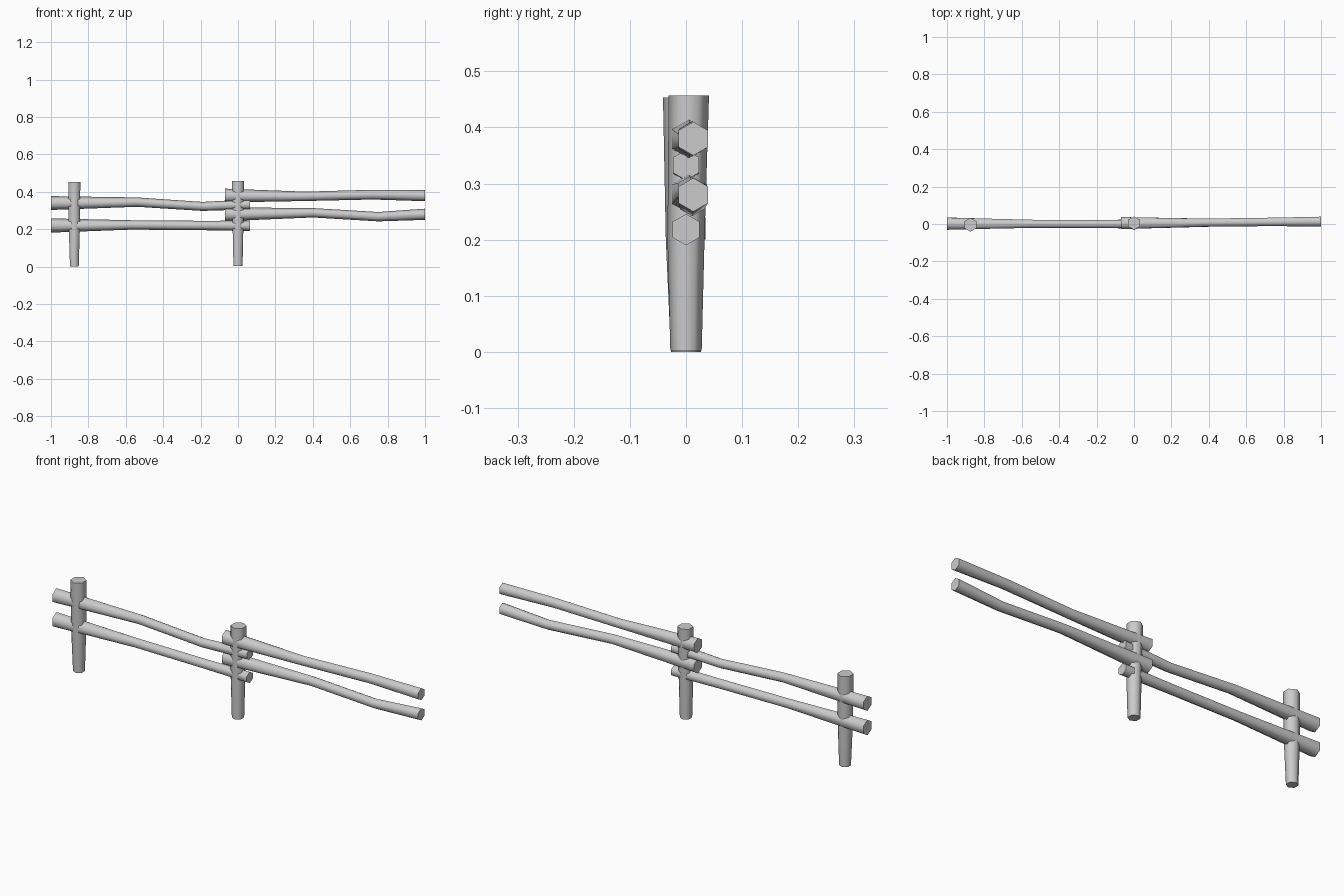
import bpy, bmesh
from math import sin, cos, pi, radians

if "Cube" in bpy.data.objects:
    bpy.data.objects.remove(bpy.data.objects["Cube"])

SIDES = 6


def loft(name, rings):
    """Skin a list of vertex rings and cap both ends."""
    bm = bmesh.new()
    loops = [[bm.verts.new(p) for p in ring] for ring in rings]
    for a, b in zip(loops, loops[1:]):
        for i in range(SIDES):
            j = (i + 1) % SIDES
            bm.faces.new((a[i], a[j], b[j], b[i]))
    bm.faces.new(loops[0])
    bm.faces.new(loops[-1])
    bmesh.ops.recalc_face_normals(bm, faces=bm.faces)
    mesh = bpy.data.meshes.new(name)
    bm.to_mesh(mesh)
    bm.free()
    ob = bpy.data.objects.new(name, mesh)
    bpy.context.collection.objects.link(ob)
    bpy.ops.object.select_all(action='DESELECT')
    ob.select_set(True)
    bpy.context.view_layer.objects.active = ob
    bpy.ops.object.shade_smooth_by_angle(angle=radians(65))


def circle(r):
    return [(r * sin(2 * pi * i / SIDES), r * cos(2 * pi * i / SIDES)) for i in range(SIDES)]


def post(name, x, stations):
    # stations: y centre, height, radius
    loft(name, [[(x + u, y + v, z) for u, v in circle(r)] for y, z, r in stations])


def rail(name, stations):
    # stations: x, y centre, z centre, radius
    loft(name, [[(x, y + u, z + v) for u, v in circle(r)] for x, y, z, r in stations])


# tapered upright posts
post("left_post", -0.875, [(0.0, 0.0, 0.027), (-0.002, 0.2, 0.034), (-0.004, 0.453, 0.037)])
post("middle_post", 0.0, [(0.0, 0.003, 0.028), (0.0, 0.2, 0.033), (0.005, 0.457, 0.036)])

# left pair of rails
rail("left_upper_rail", [(-1, 0.002, 0.34, 0.037), (-0.54, 0.001, 0.345, 0.025),
                         (-0.19, 0.0, 0.322, 0.024), (0.065, 0.0, 0.333, 0.027)])
rail("left_lower_rail", [(-1, 0.002, 0.22, 0.038), (-0.57, 0.001, 0.223, 0.025),
                         (-0.19, 0.0, 0.22, 0.025), (0.065, 0.0, 0.218, 0.028)])

# right pair of rails
rail("right_upper_rail", [(-0.07, 0.005, 0.38, 0.037), (0.36, 0.007, 0.376, 0.025),
                          (0.72, 0.011, 0.385, 0.026), (1, 0.013, 0.38, 0.03)])
rail("right_lower_rail", [(-0.07, 0.005, 0.28, 0.037), (0.4, 0.007, 0.288, 0.025),
                          (0.75, 0.011, 0.267, 0.025), (1, 0.013, 0.28, 0.03)])
